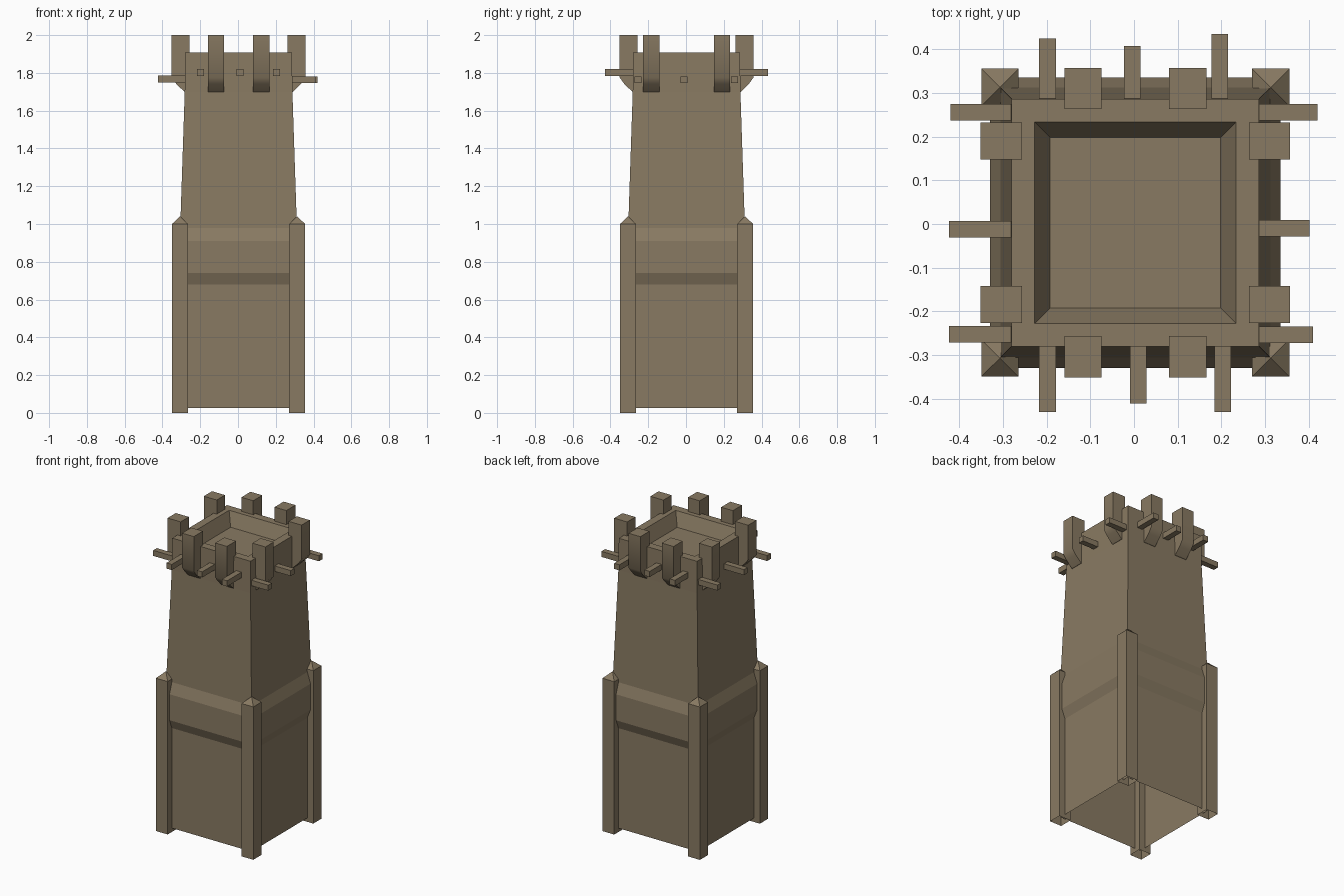
import bpy, bmesh, math
from mathutils import Matrix

if "Cube" in bpy.data.objects:
    bpy.data.objects.remove(bpy.data.objects["Cube"])

C = 0.003  # tower axis offset (uneven beams shift the overall bounds)

stone = bpy.data.materials.new("brown_stone")
stone.diffuse_color = (0.25, 0.195, 0.123, 1)
stone.use_nodes = True
stone.node_tree.nodes["Principled BSDF"].inputs["Base Color"].default_value = stone.diffuse_color


def finish(name, bm):
    bmesh.ops.recalc_face_normals(bm, faces=bm.faces)
    me = bpy.data.meshes.new(name)
    bm.to_mesh(me)
    bm.free()
    me.materials.append(stone)
    ob = bpy.data.objects.new(name, me)
    bpy.context.collection.objects.link(ob)
    return ob


def square_loft(name, rings, cx, cy, cap=True):
    """Stack of square rings (half width, z), open underneath."""
    bm = bmesh.new()
    loops = [[bm.verts.new((cx + sx * h, cy + sy * h, z))
              for sx, sy in ((-1, -1), (1, -1), (1, 1), (-1, 1))] for h, z in rings]
    for a, b in zip(loops, loops[1:]):
        for i in range(4):
            j = (i + 1) % 4
            bm.faces.new((a[i], a[j], b[j], b[i]))
    if cap:
        bm.faces.new(loops[-1])
    bmesh.ops.remove_doubles(bm, verts=bm.verts, dist=1e-5)
    return finish(name, bm)


def box(name, x0, x1, y0, y1, z0, z1):
    bm = bmesh.new()
    m = Matrix.Translation(((x0 + x1) / 2, (y0 + y1) / 2, (z0 + z1) / 2))
    bmesh.ops.create_cube(bm, size=1, matrix=m @ Matrix.Diagonal((x1 - x0, y1 - y0, z1 - z0, 1)))
    return finish(name, bm)


# Tower shaft: plain base, protruding band, tapered upper part, sunken roof
square_loft("tower_body", [
    (0.309, 0.025), (0.309, 0.68), (0.333, 0.74), (0.333, 0.91), (0.309, 0.98),
    (0.285, 1.70), (0.283, 1.908), (0.231, 1.908), (0.195, 1.82)], C, C)

# Corner posts with pyramid tips
for sx in (-1, 1):
    for sy in (-1, 1):
        square_loft("corner_post", [(0.0425, 0), (0.0425, 1.0), (0.0001, 1.04)],
                    C + sx * 0.31, C + sy * 0.31)

# Merlons: side profile (outward distance, z) extruded across, placed on 4 sides
profile = [(0.26, 2.0), (0.26, 1.70), (0.287, 1.70), (0.33, 1.742), (0.354, 1.775), (0.354, 2.0)]


def merlon(side, offset, half=0.0425):
    bm = bmesh.new()
    a = [bm.verts.new((offset - half, -d, z)) for d, z in profile]
    b = [bm.verts.new((offset + half, -d, z)) for d, z in profile]
    bm.faces.new(a)
    bm.faces.new(b)
    for i in range(len(a)):
        j = (i + 1) % len(a)
        bm.faces.new((a[i], a[j], b[j], b[i]))
    bm.transform(Matrix.Translation((C, C, 0)) @ Matrix.Rotation(side * math.pi / 2, 4, 'Z'))
    ob = finish("merlon", bm)
    bpy.ops.object.select_all(action='DESELECT')
    bpy.context.view_layer.objects.active = ob
    ob.select_set(True)
    bpy.ops.object.shade_smooth_by_angle(angle=math.radians(40))


for side in range(4):
    for s in (-1, 1):
        merlon(side, s * (0.12 if side % 2 == 0 else 0.187))

# Projecting beam ends: (position along wall, reach)
W = 0.019
for x, r in ((-0.198, 0.43), (0.01, 0.411), (0.203, 0.43)):
    box("front_beam", x - W, x + W, -r, -0.2, 1.783, 1.82)
for x, r in ((-0.198, 0.425), (-0.004, 0.408), (0.196, 0.435)):
    box("back_beam", x - W, x + W, 0.2, r, 1.783, 1.82)
for y, r in ((0.256, 0.42), (-0.012, 0.424), (-0.252, 0.424)):
    box("left_beam", -r, -0.2, y - W, y + W, 1.75, 1.786)
for y, r in ((0.256, 0.42), (-0.01, 0.402), (-0.254, 0.41)):
    box("right_beam", 0.2, r, y - W, y + W, 1.746, 1.782)
